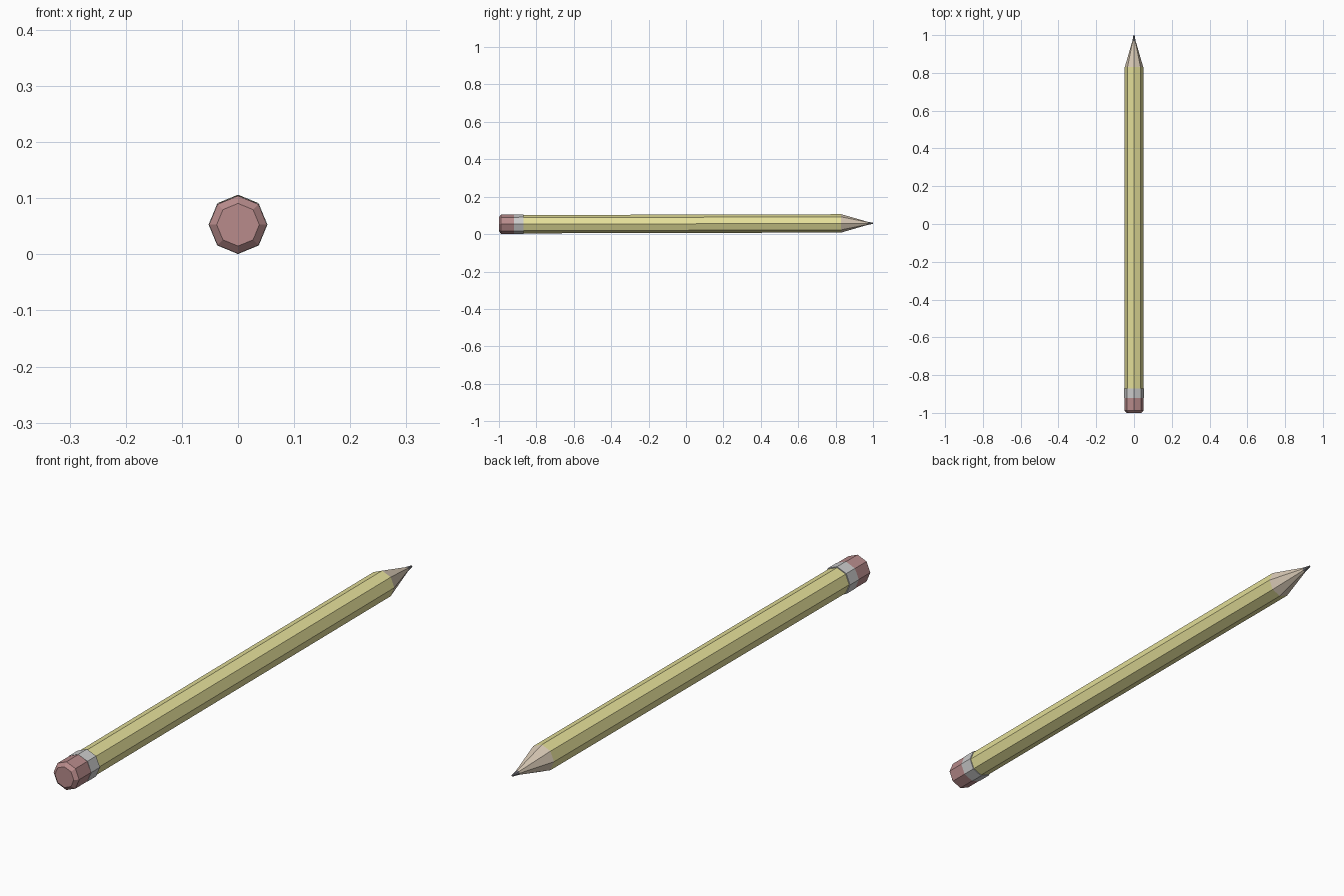
import bpy, bmesh
from math import cos, sin, pi

if "Cube" in bpy.data.objects:
    bpy.data.objects.remove(bpy.data.objects["Cube"])

SIDES = 8


def axis_z(y):
    # the pencil rests on its ferrule, with the tip very slightly raised
    return 0.0527 + 0.0025 * (y + 1)


def lathe_part(name, profile, color, cap_first=False, cap_last=False):
    """Octagonal part swept along +y through (y, radius) pairs."""
    bm = bmesh.new()
    rings = []
    for y, r in profile:
        rings.append([bm.verts.new((r * cos(2 * pi * i / SIDES), y,
                                    axis_z(y) + r * sin(2 * pi * i / SIDES)))
                      for i in range(SIDES)])
    for a, b in zip(rings, rings[1:]):
        for i in range(SIDES):
            j = (i + 1) % SIDES
            bm.faces.new((a[i], b[i], b[j], a[j]))
    if cap_first:
        bm.faces.new(rings[0])
    if cap_last:
        bm.faces.new(rings[-1][::-1])
    mesh = bpy.data.meshes.new(name)
    bm.to_mesh(mesh)
    bm.free()
    mat = bpy.data.materials.new(name + "_color")
    mat.diffuse_color = (*color, 1)
    mat.use_nodes = True
    mat.node_tree.nodes["Principled BSDF"].inputs["Base Color"].default_value = mat.diffuse_color
    mesh.materials.append(mat)
    obj = bpy.data.objects.new(name, mesh)
    bpy.context.collection.objects.link(obj)
    return obj


# Eraser with chamfered end
lathe_part("eraser", [(-1.0, 0.038), (-0.988, 0.0515), (-0.92, 0.0515)],
           (0.48, 0.26, 0.26), cap_first=True)
# Metal ferrule, stepping down to the body
lathe_part("ferrule", [(-0.92, 0.0515), (-0.92, 0.0525), (-0.87, 0.0525), (-0.87, 0.049)],
           (0.55, 0.55, 0.57))
# Painted body
lathe_part("body", [(-0.87, 0.049), (0.83, 0.049)], (0.78, 0.74, 0.32))
# Sharpened wood
lathe_part("wood_cone", [(0.83, 0.049), (0.97, 0.0085)], (0.68, 0.58, 0.46))
# Graphite point
lathe_part("graphite_tip", [(0.97, 0.0085), (1.0, 0.003)], (0.2, 0.2, 0.22),
           cap_last=True)
